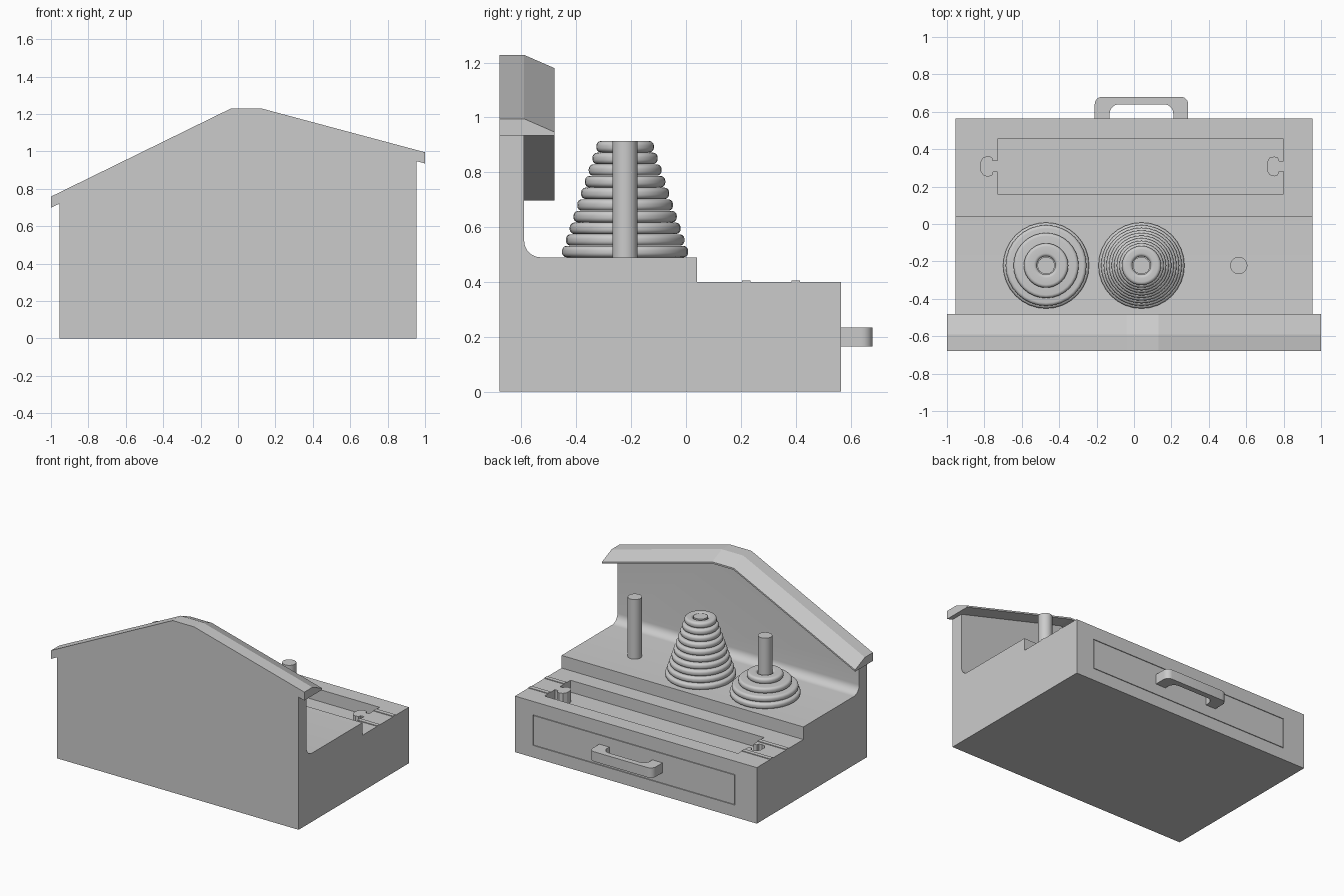
import bpy, bmesh
from math import sin, cos, radians, tau

if "Cube" in bpy.data.objects:
    bpy.data.objects.remove(bpy.data.objects["Cube"])


def arc(cx, cy, r, a0, a1, n=6):
    return [(cx + r * cos(radians(a0 + (a1 - a0) * i / n)),
             cy + r * sin(radians(a0 + (a1 - a0) * i / n))) for i in range(n + 1)]


def loft(name, sections, closed=False):
    """Skin matching vertex rings; cap the ends, or close the loop."""
    bm = bmesh.new()
    rings = [[bm.verts.new(p) for p in s] for s in sections]
    n = len(rings[0])
    pairs = list(zip(rings, rings[1:])) + ([(rings[-1], rings[0])] if closed else [])
    for a, b in pairs:
        for i in range(n):
            j = (i + 1) % n
            bm.faces.new((a[i], a[j], b[j], b[i]))
    if not closed:
        bm.faces.new(rings[0])
        bm.faces.new(rings[-1])
    bmesh.ops.recalc_face_normals(bm, faces=bm.faces)
    me = bpy.data.meshes.new(name)
    bm.to_mesh(me)
    bm.free()
    ob = bpy.data.objects.new(name, me)
    bpy.context.collection.objects.link(ob)
    return ob


def prism(name, pts, axis, lo, hi):
    put = {'X': lambda p, t: (t, p[0], p[1]),
           'Y': lambda p, t: (p[0], t, p[1]),
           'Z': lambda p, t: (p[0], p[1], t)}[axis]
    return loft(name, [[put(p, t) for p in pts] for t in (lo, hi)])


def box(name, x0, x1, y0, y1, z0, z1):
    return prism(name, [(x0, y0), (x1, y0), (x1, y1), (x0, y1)], 'Z', z0, z1)


def boolean(ob, cutter, op='DIFFERENCE'):
    mod = ob.modifiers.new('cut', 'BOOLEAN')
    mod.operation, mod.solver, mod.object = op, 'EXACT', cutter
    bpy.context.view_layer.objects.active = ob
    bpy.ops.object.modifier_apply(modifier=mod.name)
    bpy.data.objects.remove(cutter)


def smooth(ob):
    bpy.ops.object.select_all(action='DESELECT')
    ob.select_set(True)
    bpy.context.view_layer.objects.active = ob
    bpy.ops.object.shade_smooth_by_angle(angle=radians(32))


def revolve(name, profile, x, y, n=32):
    secs = [[(x + r * cos(tau * k / n), y + r * sin(tau * k / n), z) for r, z in profile]
            for k in range(n)]
    ob = loft(name, secs, closed=True)
    smooth(ob)
    return ob


# Stepped body with a tall wall, trimmed to the gable outline
side = [(-.68, 0), (.565, 0), (.565, .40), (.04, .40), (.04, .49)]
side += arc(-.53, .55, .06, 270, 180, 8) + [(-.59, 1.4), (-.68, 1.4)]
body = prism('body', side, 'X', -1.2, 1.2)
gable = [(-.955, -.2), (.955, -.2), (.955, .948), (.13, 1.168), (-.04, 1.168), (-.955, .721)]
boolean(body, prism('gable_cutter', gable, 'Y', -1, 1), 'INTERSECT')

# Track-shaped recess: socket at the left end, knob left standing at the right
half = [(0, .028), (.025, .028), (.03, .046), (.05, .053), (.075, .046), (.09, .022)]
joint = half + [(d, -h) for d, h in reversed(half)]
yc = .308
recess = [(-.73, .16), (.80, .16)]
recess += [(.80 - d, yc + h) for d, h in reversed(joint)]
recess += [(.80, .455), (-.73, .455)]
recess += [(-.73 - d, yc + h) for d, h in joint]
boolean(body, prism('recess_cutter', recess, 'Z', .315, .6))

# Drawer cavity and open-topped drawer with a narrow gap
g = .004
boolean(body, box('cavity_cutter', -.78 - g, .81 + g, 0, .7, .09 - g, .30 + g))
smooth(body)
drawer = box('drawer', -.78, .81, .01, .565, .09, .30)
boolean(drawer, box('drawer_cutter', -.74, .77, .05, .525, .12, .4))

# Drawer handle
grip = [(-.21, .56)] + arc(-.17, .64, .04, 180, 90) + arc(.25, .64, .04, 90, 0)
grip += [(.29, .56), (.21, .56)] + arc(.16, .59, .05, 0, 90) + arc(-.08, .59, .05, 90, 180)
grip += [(-.13, .56)]
smooth(prism('drawer_handle', grip, 'Z', .165, .235))

# Low rails leading to both ends of the recess
for i, y in enumerate((.22, .40)):
    box(f'rail_left_{i}', -.955, -.73, y - .015, y + .015, .39, .405)
    box(f'rail_right_{i}', .80, .955, y - .015, y + .015, .39, .405)

# Roof with a sloping rear lip
ridge = [(-1, .758), (-.04, 1.228), (.13, 1.228), (1, .995)]
under = [(x, z - .06) for x, z in reversed(ridge)]
loft('roof', [[(x, y, z - drop) for x, z in ridge] + [(x, y, z) for x, z in under]
              for y, drop in ((-.68, 0), (-.59, 0), (-.48, .048))])

# Three pegs
py, base, pitch = -.222, .49, .0425
for i, x in enumerate((-.47, .04, .56)):
    circle = [(x + .046 * cos(tau * k / 32), py + .046 * sin(tau * k / 32)) for k in range(32)]
    smooth(prism(f'peg_{i}', circle, 'Z', base - .02, .915))


# Stacking rings: a full tower and a partial one
def stack(name, x, radii):
    c, ri = .0175, .049
    for k, ro in enumerate(radii):
        z0 = base + k * pitch
        z1 = z0 + pitch - .001
        prof = arc(ro - c, z0 + c, c, -90, 0) + arc(ro - c, z1 - c, c, 0, 90)
        prof += arc(ri + c, z1 - c, c, 90, 180) + arc(ri + c, z0 + c, c, 180, 270)
        revolve(f'{name}_{k}', prof, x, py)


sizes = [.23 - .0139 * k for k in range(10)]
stack('tower_ring', .04, sizes)
stack('short_stack_ring', -.47, [sizes[k] for k in (0, 1, 4, 8)])
